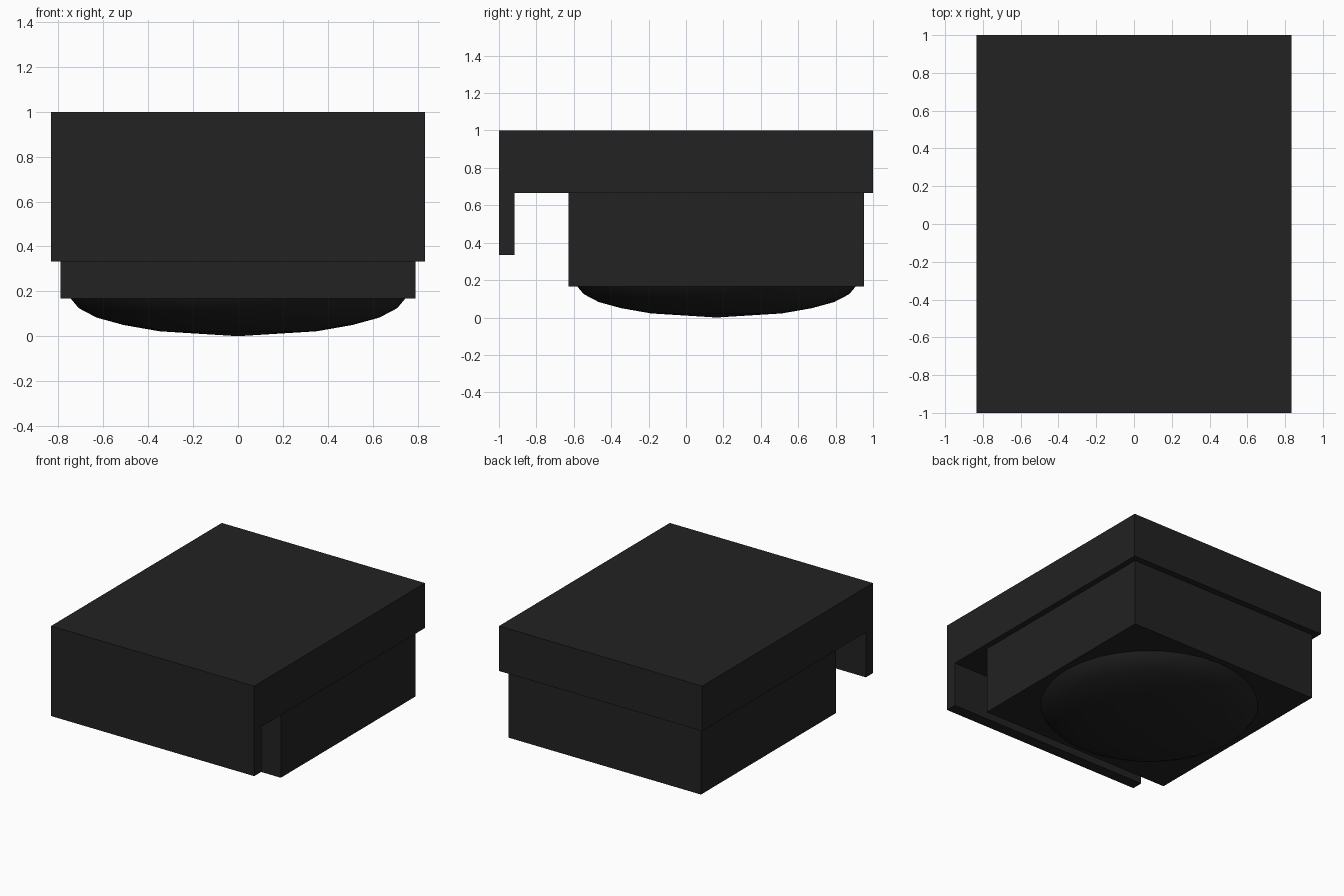
import bpy
import bmesh
from math import radians
from mathutils import Matrix, Vector

default = bpy.data.objects.get("Cube")
if default:
    bpy.data.objects.remove(default, do_unlink=True)

# One near-black colour for everything
charcoal = bpy.data.materials.new("charcoal")
charcoal.use_nodes = True
COLOUR = (0.016, 0.016, 0.016, 1)
charcoal.diffuse_color = COLOUR
charcoal.node_tree.nodes["Principled BSDF"].inputs["Base Color"].default_value = COLOUR


def add_object(name, bm):
    bmesh.ops.recalc_face_normals(bm, faces=bm.faces)
    mesh = bpy.data.meshes.new(name)
    bm.to_mesh(mesh)
    bm.free()
    mesh.materials.append(charcoal)
    obj = bpy.data.objects.new(name, mesh)
    bpy.context.collection.objects.link(obj)
    return obj


def extrude_side_profile(name, points, half_width):
    """Extrude a closed (y, z) outline across x, symmetric about the middle."""
    bm = bmesh.new()
    face = bm.faces.new([bm.verts.new((-half_width, y, z)) for y, z in points])
    swept = bmesh.ops.extrude_face_region(bm, geom=[face])["geom"]
    bmesh.ops.translate(bm, vec=(2 * half_width, 0, 0),
                        verts=[v for v in swept if isinstance(v, bmesh.types.BMVert)])
    # keep the starting cap so that the solid is closed
    if not face.is_valid:
        bmesh.ops.holes_fill(bm, edges=bm.edges)
    return add_object(name, bm)


# Top cover: flat slab with a lip hanging down along the front
extrude_side_profile("top_cover", [
    (-1, 0.333), (-0.917, 0.333), (-0.917, 0.667),
    (1, 0.667), (1, 1), (-1, 1)], 0.833)

# Main body, set back behind the lip
extrude_side_profile("main_body", [
    (-0.627, 0.167), (0.953, 0.167), (0.953, 0.667), (-0.627, 0.667)], 0.79)

# Shallow round dome under the body
profile = [(0, 0), (0.35, 0.022), (0.51, 0.05), (0.63, 0.083),
           (0.71, 0.125), (0.745, 0.167)]
bm = bmesh.new()
verts = [bm.verts.new((r, 0, z)) for r, z in profile]
edges = [bm.edges.new(pair) for pair in zip(verts, verts[1:])]
bmesh.ops.spin(bm, geom=verts + edges, cent=(0, 0, 0), axis=(0, 0, 1),
               angle=radians(360), steps=32, use_merge=True)
bmesh.ops.remove_doubles(bm, verts=bm.verts, dist=0.0005)
bmesh.ops.transform(bm, matrix=Matrix.Translation(Vector((0, 0.163, 0))), verts=bm.verts)
dome = add_object("bottom_dome", bm)
# Open surface: make sure its faces point down and out
if sum(p.normal.z for p in dome.data.polygons) > 0:
    dome.data.flip_normals()
bpy.ops.object.select_all(action="DESELECT")
dome.select_set(True)
bpy.context.view_layer.objects.active = dome
bpy.ops.object.shade_smooth_by_angle(angle=radians(30))
